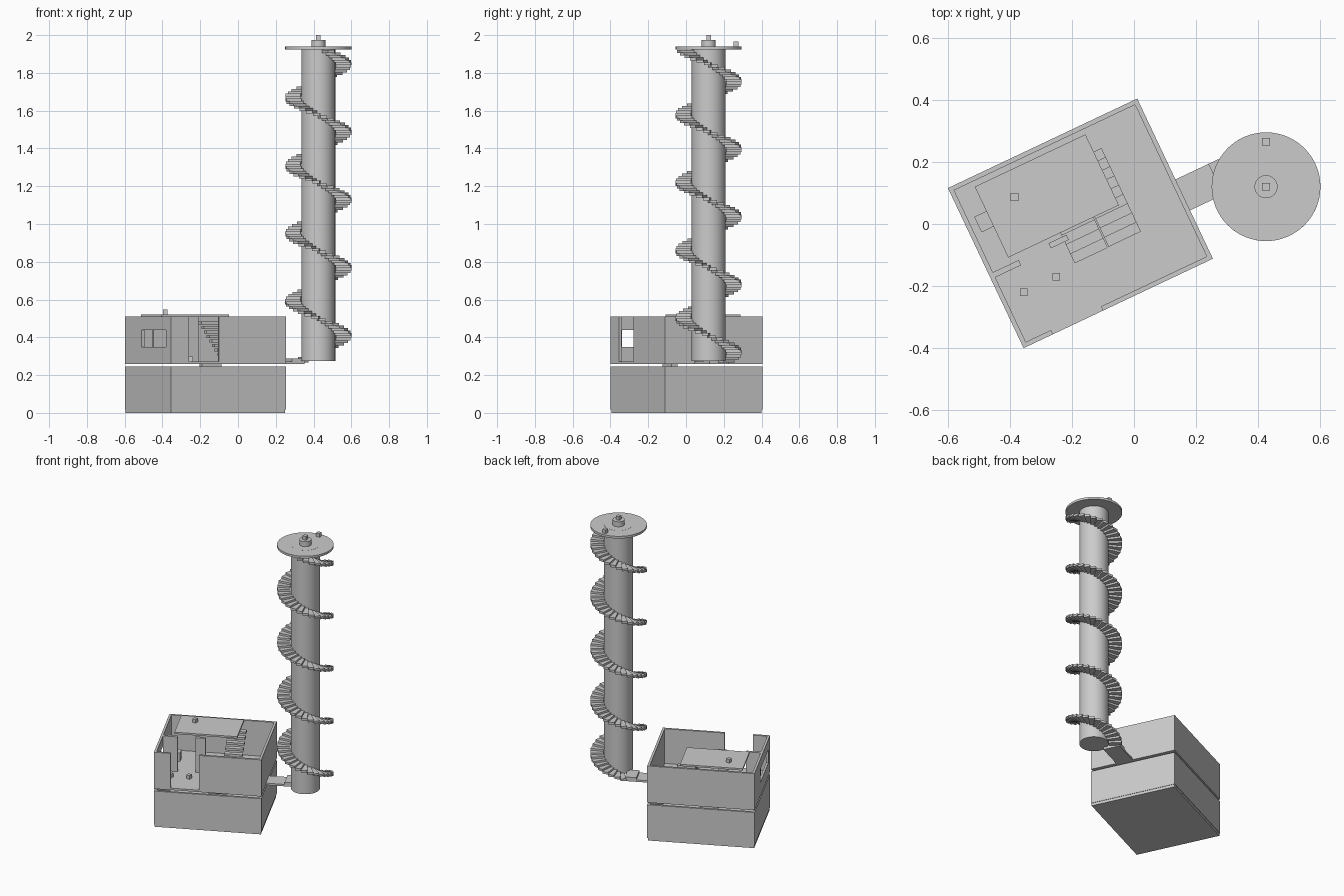
import bpy, math
from mathutils import Matrix, Vector

if "Cube" in bpy.data.objects:
    bpy.data.objects.remove(bpy.data.objects["Cube"])

HOUSE = Matrix.Translation((-0.1725, 0.002, 0)) @ Matrix.Rotation(math.radians(25.3), 4, 'Z')
TOWER = Vector((0.425, 0.12, 0))


def box(name, x0, x1, y0, y1, z0, z1, frame=HOUSE):
    """Box given by its limits inside a local frame."""
    me = bpy.data.meshes.new(name)
    v = [(x, y, z) for z in (z0, z1) for x, y in ((x0, y0), (x1, y0), (x1, y1), (x0, y1))]
    f = [(3, 2, 1, 0), (4, 5, 6, 7)] + [(i, (i + 1) % 4, (i + 1) % 4 + 4, i + 4) for i in range(4)]
    me.from_pydata(v, [], f)
    ob = bpy.data.objects.new(name, me)
    bpy.context.collection.objects.link(ob)
    ob.matrix_world = frame
    return ob


def cylinder(name, r, z0, z1):
    bpy.ops.mesh.primitive_cylinder_add(vertices=64, radius=r, depth=z1 - z0,
                                        location=(TOWER.x, TOWER.y, (z0 + z1) / 2))
    bpy.context.object.name = name
    bpy.ops.object.shade_smooth_by_angle()


def marker(name, x, y, z):
    h = 0.0125
    box(name, x - h, x + h, y - h, y + h, z, z + 2 * h, Matrix())


U, V, T = 0.337, 0.285, 0.015

# basement: floor and four walls
box("basement_floor", -U + .003, U - .003, -V + .003, V - .003, 0, .02)
for s, n in ((-1, "front"), (1, "back")):
    a, b = sorted((s * V, s * (V - T)))
    box("basement_wall_" + n, -U, U, a, b, .018, .245)
for s, n in ((-1, "left"), (1, "right")):
    a, b = sorted((s * U, s * (U - T)))
    box("basement_wall_" + n, a, b, -V + T, V - T, .018, .245)

# upper floor slab around the stairwell
hu0, hu1, hv0, hv1 = -.07, .045, -.107, .19
box("upper_floor_left", -U, hu0, -V, V, .26, .273)
box("upper_floor_right", hu1, U, -V, V, .26, .273)
box("upper_floor_front", hu0, hu1, -V, hv0, .26, .273)
box("upper_floor_back", hu0, hu1, hv1, V, .26, .273)

# upper walls: doorway in front, window on the left
Z0, Z1 = .273, .51
box("upper_wall_back", -U, U, V - T, V, Z0, Z1)
box("upper_wall_right", U - T, U, -V + T, V - T, Z0, Z1)
box("upper_wall_front_left", -U, -.232, -V, -V + T, Z0, Z1)
box("upper_wall_front_right", -.054, U, -V, -V + T, Z0, Z1)
wv0, wv1 = -.226, .076
box("window_wall_front", -U, -U + T, -V + T, wv0, Z0, Z1)
box("window_wall_back", -U, -U + T, wv1, V - T, Z0, Z1)
box("window_sill_wall", -U, -U + T, wv0, wv1, Z0, .35)
box("window_head_wall", -U, -U + T, wv0, wv1, .44, Z1)

# partition stubs beside the inner doorway, and a small bench
box("partition_left", -U + T, -.23, -.04, -.022, Z0, Z1)
box("partition_right", -.12, -.056, -.032, -.014, Z0, Z1)
box("bench", -.30, -.24, .11, .165, Z0, .33)

# raised deck
box("deck", -.257, .137, 0, .252, .51, .522)

# two flights of stairs running side by side
N = 9
tread = (hv1 - hv0) / N
for i in range(N):
    v = hv0 + i * tread
    z = .26 - i * .026
    box(f"lower_stair_{i}", hu0, hu1, v, v + tread, z - .015, z)
    z = .292 + i * .024
    box(f"upper_stair_{i}", .05, .165, v, v + tread, z - .015, z)

# bridge to the tower
box("bridge", U - .002, U + .19, -.113, -.003, .26, .273)
box("bridge_step", U + .117, U + .19, -.113, -.003, .273, .288)

# tower column, top platform and hub
cylinder("tower_column", .09, .275, 1.9405)
cylinder("tower_platform", .175, 1.925, 1.94)
cylinder("tower_hub", .037, 1.94, 1.975)

# spiral stair, rising clockwise
COUNT = 129
for i in range(COUNT):
    z = .268 + i * (1.905 - .268) / (COUNT - 1)
    ang = math.radians(135) - (z - .268) / .359 * math.tau
    frame = Matrix.Translation(TOWER) @ Matrix.Rotation(ang, 4, 'Z')
    box(f"spiral_step_{i}", .092, .174, -.018, .018, z, z + .015, frame)

# small marker cubes
marker("marker_deck", -.385, .087, .522)
marker("marker_room_a", -.355, -.22, Z0)
marker("marker_room_b", -.25, -.17, Z0)
marker("marker_platform", .425, .265, 1.94)
marker("marker_hub", .425, .12, 1.975)
